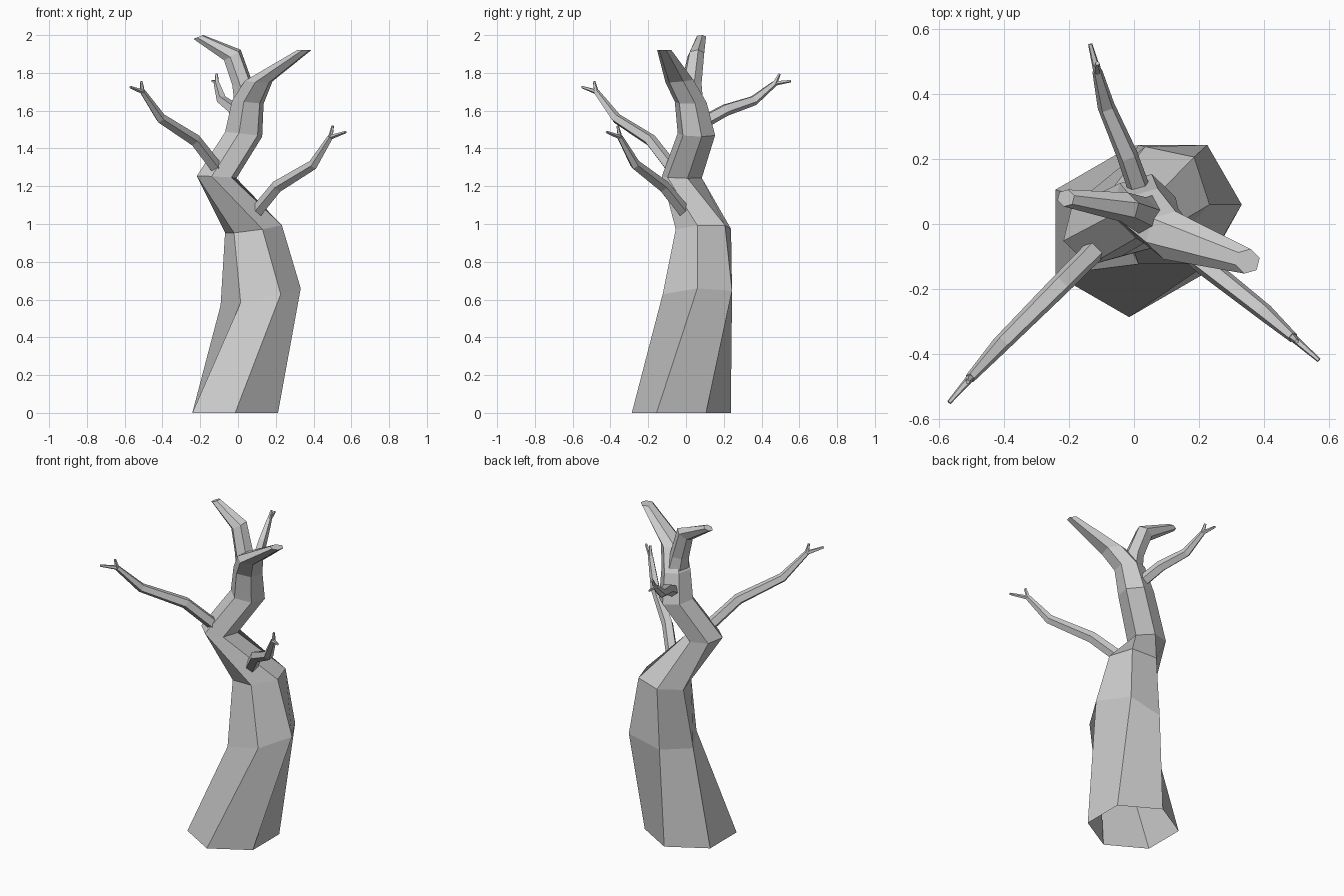
import bpy, bmesh, math
from mathutils import Vector

if "Cube" in bpy.data.objects:
    bpy.data.objects.remove(bpy.data.objects["Cube"])


def skin(name, rings):
    """Loft equal-sized point rings into a flat-shaded mesh, open at the root."""
    bm = bmesh.new()
    loops = [[bm.verts.new(p) for p in ring] for ring in rings]
    n = len(loops[0])
    for a, b in zip(loops, loops[1:]):
        for i in range(n):
            j = (i + 1) % n
            bm.faces.new((a[i], a[j], b[j], b[i]))
    bm.faces.new(loops[-1])
    mesh = bpy.data.meshes.new(name)
    bm.to_mesh(mesh)
    bm.free()
    obj = bpy.data.objects.new(name, mesh)
    bpy.context.collection.objects.link(obj)
    return obj


def level_ring(x, y, z, r, angle, sx=0, sy=0, n=6):
    """Near-horizontal ring, tilted by slopes in x and y."""
    pts = []
    for i in range(n):
        a = math.radians(angle) + i * math.tau / n
        dx, dy = r * math.cos(a), r * math.sin(a)
        pts.append((x + dx, y + dy, z + sx * dx + sy * dy))
    return pts


def tube(name, path, n=5):
    """Tapered limb through (x, y, z, radius) points."""
    pts = [Vector(p[:3]) for p in path]
    rings = []
    for i, p in enumerate(pts):
        t = (pts[min(i + 1, len(pts) - 1)] - pts[max(i - 1, 0)]).normalized()
        up = Vector((0, 0, 1)).cross(t).normalized()
        side = up.cross(t)
        rings.append([p + path[i][3] * (side * math.cos(k * math.tau / n)
                                        - up * math.sin(k * math.tau / n))
                      for k in range(n)])
    return skin(name, rings)


# Trunk, running on into the right-hand crown limb
skin("trunk", [level_ring(*r) for r in (
    (-0.015, -0.025, 0, 0.262, -30),
    (0.12, 0.06, 0.615, 0.212, 0, 0.21, 0.05),
    (0.082, 0.092, 0.973, 0.154, -12, 0.14, 0.05),
    (-0.113, -0.022, 1.248, 0.109, -44, -0.05, -0.03),
    (0.03, 0.055, 1.475, 0.102, -44, -0.12, -0.03),
    (0.052, 0.025, 1.645, 0.087, -44, -0.1, 0),
    (0.11, -0.035, 1.757, 0.076, -44, -0.05, 0.1),
    (0.35, -0.115, 1.92, 0.039, -44),
)])

# Left-hand crown limb
skin("crown_limb", [level_ring(*r) for r in (
    (0.05, 0.025, 1.62, 0.07, -44),
    (0.024, 0.028, 1.74, 0.056, -44, 0.1, 0),
    (-0.03, 0.052, 1.895, 0.046, -44, 0.6, 0.1),
    (-0.21, 0.08, 1.99, 0.027, -44, 0.4, 0),
)])

# Bare side branches: four path points, then two twig tips
branches = {
    "left_branch": [(-0.11, -0.07, 1.29), (-0.23, -0.19, 1.445),
                    (-0.41, -0.37, 1.56), (-0.505, -0.475, 1.70),
                    (-0.57, -0.55, 1.725), (-0.512, -0.487, 1.755)],
    "right_branch": [(0.10, -0.01, 1.065), (0.21, -0.12, 1.20),
                     (0.40, -0.27, 1.315), (0.49, -0.35, 1.46),
                     (0.57, -0.42, 1.487), (0.502, -0.362, 1.52)],
    "back_branch": [(0.015, 0.11, 1.55), (-0.02, 0.21, 1.605),
                    (-0.085, 0.36, 1.655), (-0.113, 0.47, 1.745),
                    (-0.135, 0.555, 1.757), (-0.113, 0.495, 1.795)],
}
for name, p in branches.items():
    radii = (0.036, 0.034, 0.028, 0.016)
    tube(name, [q + (r,) for q, r in zip(p, radii)])
    for k, tip in enumerate(p[4:]):
        tube(f"{name}_twig_{k + 1}", [p[3] + (0.013,), tip + (0.007,)])
